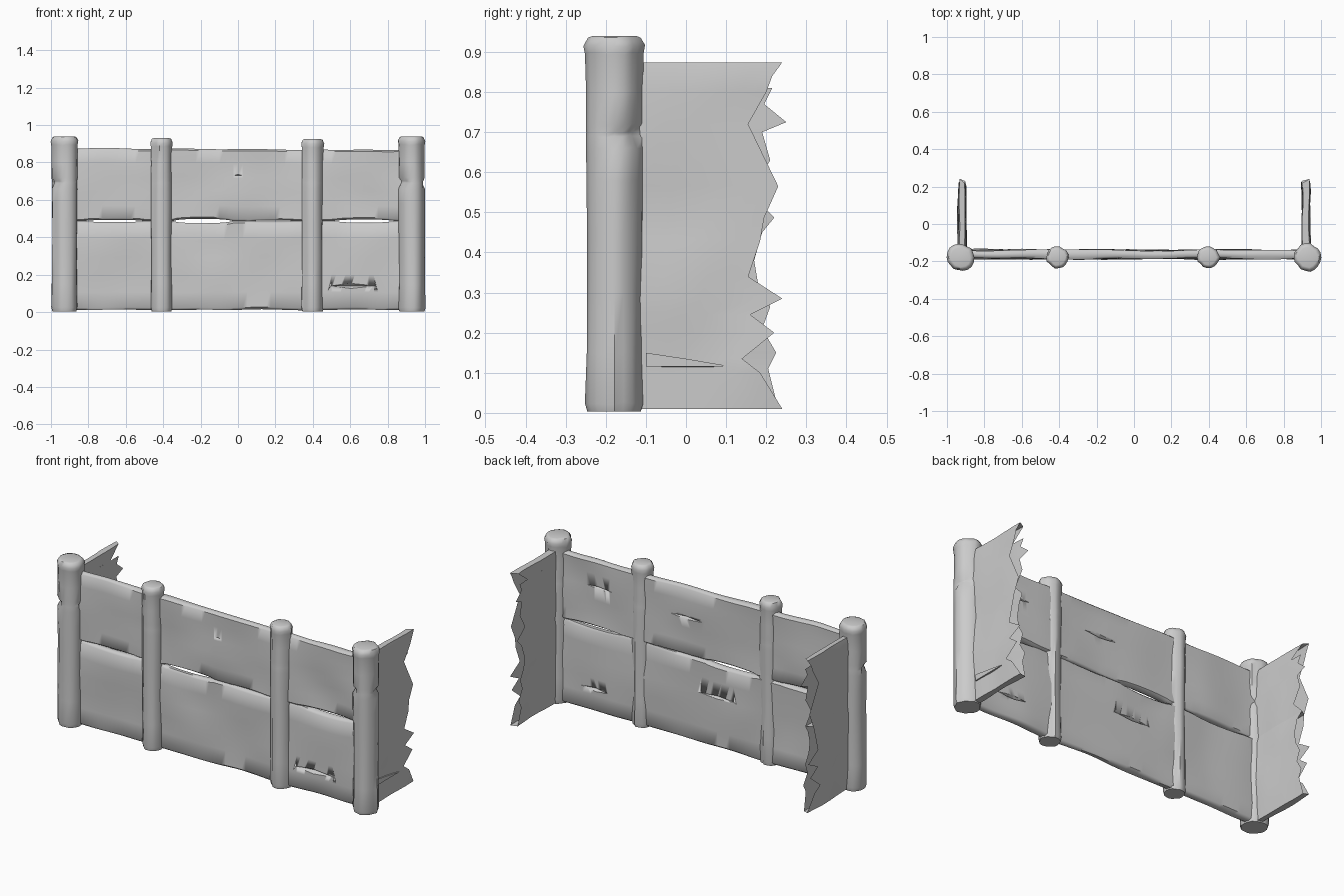
import bpy, bmesh, math, random
from mathutils import Vector, noise

if "Cube" in bpy.data.objects:
    bpy.data.objects.remove(bpy.data.objects["Cube"])

random.seed(4)


def finish(name, bm, angle=40):
    bmesh.ops.recalc_face_normals(bm, faces=bm.faces)
    me = bpy.data.meshes.new(name)
    bm.to_mesh(me)
    bm.free()
    ob = bpy.data.objects.new(name, me)
    bpy.context.collection.objects.link(ob)
    bpy.ops.object.select_all(action='DESELECT')
    ob.select_set(True)
    bpy.context.view_layer.objects.active = ob
    bpy.ops.object.shade_smooth_by_angle(angle=math.radians(angle))
    return ob


def loft(name, rings, angle=40):
    bm = bmesh.new()
    rows = [[bm.verts.new(p) for p in r] for r in rings]
    n = len(rows[0])
    for a, b in zip(rows, rows[1:]):
        for i in range(n):
            bm.faces.new((a[i], a[(i + 1) % n], b[(i + 1) % n], b[i]))
    bm.faces.new(rows[0])
    bm.faces.new(rows[-1])
    return finish(name, bm, angle)


def wobble(x, y, z, size):
    return noise.noise(Vector((x, y, z))) * size


# Rough timber posts: irregular lobed section, chamfered top, optional notch
def post(name, cx, cy, r, top, notched):
    n = 18
    lobes = [random.uniform(0.91, 1.0) for _ in range(n)]
    lobes[3] = lobes[11] = 0.87
    levels = [(0.004, .9), (0.025, .98), (0.15, .95), (0.3, .94), (0.45, .94),
              (0.58, .96), (0.66, .97), (0.69, .97), (0.70, .96), (0.72, .97),
              (0.8, .95), (top - .045, .98), (top - .025, 1.03), (top - .004, .88), (top, .72)]
    rings = []
    for z, k in levels:
        ring = []
        for i in range(n):
            a = 2 * math.pi * i / n
            rad = r * k * lobes[i] * (1 + wobble(i * 1.3 + cx * 9, z * 3, 2, .07)) * 1.03
            if notched and abs(z - .695) < .01 and math.sin(a * 2 + .6) > 0.1:
                rad *= 0.8
            ring.append((cx + rad * math.cos(a), cy + rad * math.sin(a),
                         z + (wobble(i * .7, cx * 5, z, .008) if .02 < z < top - .02 else 0)))
        rings.append(ring)
    return loft(name, rings, 45)


post("corner_post_left", -0.928, -0.178, .073, .94, True)
post("corner_post_right", 0.928, -0.178, .073, .94, True)
post("inner_post_left", -0.41, -0.178, .059, .93, False)
post("inner_post_right", 0.397, -0.178, .059, .925, False)

# Front planks with a ragged seam: (start, end, half opening)
OPENINGS = [(-.82, -.5, .006), (-.35, -.03, .012), (.08, .3, .003), (.52, .83, .009)]


def seam(x):
    return max([h * math.sin(math.pi * (x - a) / (b - a)) ** .5
                for a, b, h in OPENINGS if a < x < b] + [-.0005])


def plank(name, z_low, z_high):
    rings = []
    half = .023
    for k in range(75):
        x = -0.925 + 1.85 * k / 74
        z0, z1 = z_low(x), z_high(x)
        ts = (.025, .2, .4, .6, .8, .975)
        front = [(-half, t) for t in ts]
        back = [(half, t) for t in reversed(ts)]
        sec = front + [(-.011, 1), (.011, 1)] + back + [(.011, 0), (-.011, 0)]
        rings.append([(x, -.163 + y + wobble(x * 3.5, t * 2.5 + z0 * 7, y * 30, .011),
                       z0 + (z1 - z0) * t) for y, t in sec])
    return loft(name, rings, 50)


lower = plank("front_plank_lower", lambda x: .012 + wobble(x * 4, 1, 0, .006),
              lambda x: .487 - seam(x))
upper = plank("front_plank_upper", lambda x: .487 + seam(x),
              lambda x: .871 - .006 * x + wobble(x * 5, 3, 0, .006))


# Carved splits in the planks: spindle cutters (x, z, half length, half height, y)
def cut_splits(plank_ob, name, splits):
    bm = bmesh.new()
    for x, z, hl, hh, y in splits:
        c = [bm.verts.new((x + dx, y + dy, z + dz)) for dx, dy, dz in
             ((-hl, 0, 0), (hl, 0, 0), (0, -.018, 0), (0, 0, hh), (0, .018, 0), (0, 0, -hh))]
        for i in range(4):
            p, q = c[2 + i], c[2 + (i + 1) % 4]
            bm.faces.new((c[0], p, q))
            bm.faces.new((c[1], q, p))
    cutter = finish(name, bm, 10)
    cutter.hide_render = True
    cutter.hide_viewport = True
    m = plank_ob.modifiers.new("splits", 'BOOLEAN')
    m.operation = 'DIFFERENCE'
    m.solver = 'EXACT'
    m.object = cutter


cut_splits(lower, "lower_split_cutter",
           [(.605, .14, .14, .016, -.186), (.66, .14, .11, .012, -.14), (-.1, .3, .12, .01, -.14)])
cut_splits(upper, "upper_split_cutter",
           [(0, .73, .03, .008, -.186), (.1, .7, .11, .01, -.14), (.65, .72, .1, .008, -.14)])

# Broken side walls: hollow boards whose two skins end in different jagged lines (y, z)
OUTER = [(.24, .01), (.185, .1), (.14, .135), (.22, .2), (.16, .245), (.24, .285), (.155, .34),
         (.185, .43), (.195, .487), (.23, .565), (.155, .72), (.2, .8), (.215, .84), (.24, .874)]
INNER = [(.23, .01), (.205, .11), (.225, .15), (.19, .21), (.21, .265), (.18, .32), (.17, .38),
         (.19, .45), (.22, .487), (.16, .55), (.21, .63), (.19, .7), (.25, .725), (.195, .77),
         (.215, .81), (.12, .795), (.22, .872)]


def side_wall(name, side, lo, hi):
    bm = bmesh.new()
    ends = []
    for edge, off in ((OUTER, .021), (INNER, -.021)):
        rows = []
        for y_end, z in edge:
            if lo <= z <= hi:
                row = []
                for c in range(7):
                    t = c / 6
                    y = -.16 + (y_end + .16) * t
                    end_row = z in (.01, .487, .872, .874)
                    zz = z if end_row else z + (1 - t) * wobble(z * 9, y, 0, .005)
                    if z == .795:
                        zz = .84 - .045 * t
                    x = side * (.919 + off * (.75 if end_row else 1)
                                + wobble(y * 6, z * 5, off * 40 + side, .01))
                    row.append(bm.verts.new((x, y, zz)))
                rows.append(row)
        for a, b in zip(rows, rows[1:]):
            for c in range(6):
                bm.faces.new((a[c], a[c + 1], b[c + 1], b[c]))
        ends.append((rows[0], rows[-1]))
    # Bottom and top edges join the two skins
    for k in (0, 1):
        a, b = ends[0][k], ends[1][k]
        for c in range(6):
            bm.faces.new((a[c], a[c + 1], b[c + 1], b[c]))
    return finish(name, bm, 35)


side_wall("right_wall_board", 1, 0, 1)
side_wall("left_wall_lower_board", -1, 0, .487)
side_wall("left_wall_upper_board", -1, .487, 1)

# Thin splinter along the outside of the right wall
loft("right_wall_splinter", [[(.93, y, .114), (.943, y, .116), (.943, y, z), (.93, y, z)]
                             for y, z in ((-.1, .15), (0, .135), (.1, .118))], 20)
